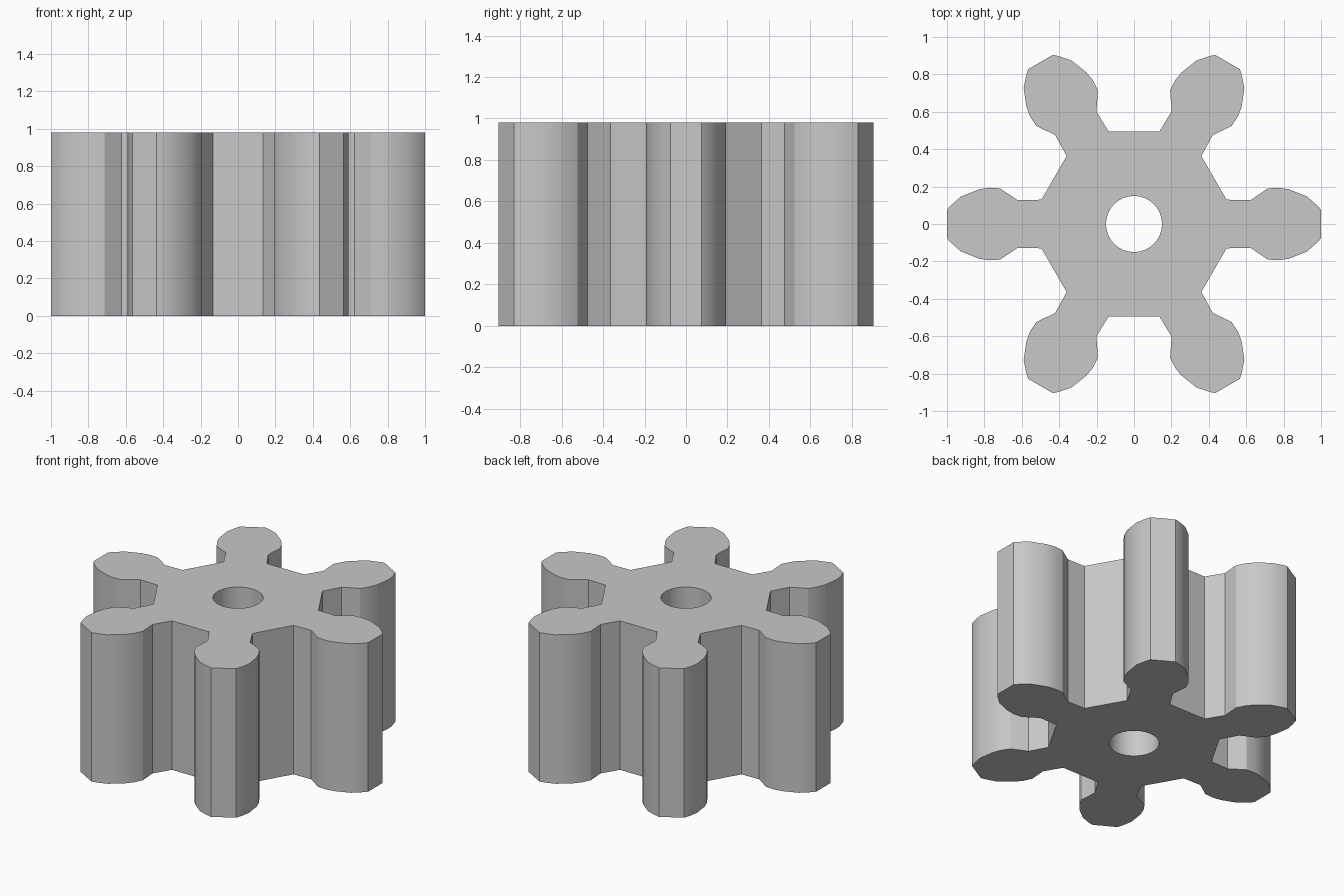
import bpy
import bmesh
from math import cos, sin, pi, radians
from mathutils import Matrix, Vector

TEETH = 6
HEIGHT = 0.98
BORE_RADIUS = 0.15
BORE_SIDES = 32

cube = bpy.data.objects.get("Cube")
if cube:
    bpy.data.objects.remove(cube, do_unlink=True)

grey = bpy.data.materials.new("plain grey")
grey.use_nodes = True
colour = (0.58, 0.58, 0.58, 1)
grey.diffuse_color = colour
grey.node_tree.nodes["Principled BSDF"].inputs["Base Color"].default_value = colour

# Half of one tooth, from root to tip
half_tooth = [(0.495, 0.13), (0.622, 0.127), (0.715, 0.19), (0.775, 0.194), (0.83, 0.185),
              (0.925, 0.147), (0.962, 0.115), (0.99, 0.088), (1.0, 0.075)]
tooth = [(x, -y) for x, y in half_tooth] + half_tooth[::-1]

# Outline: the tooth repeated around the hub
outline = []
for i in range(TEETH):
    turn = Matrix.Rotation(i * 2 * pi / TEETH, 3, "Z")
    outline += [turn @ Vector((x, y, 0)) for x, y in tooth]

# Central bore
bore = [Vector((cos(a), sin(a), 0)) * BORE_RADIUS
        for a in (2 * pi * i / BORE_SIDES for i in range(BORE_SIDES))]

bm = bmesh.new()


def add_loop(points):
    verts = [bm.verts.new(p) for p in points]
    return [bm.edges.new((v, verts[(i + 1) % len(verts)])) for i, v in enumerate(verts)]


# Fill between the two loops and extrude to full height
rim = add_loop(outline) + add_loop(bore)
bmesh.ops.triangle_fill(bm, edges=rim, use_beauty=True, normal=(0, 0, 1))
raised = bmesh.ops.extrude_face_region(bm, geom=bm.faces[:], use_keep_orig=True)
top_verts = [g for g in raised["geom"] if isinstance(g, bmesh.types.BMVert)]
bmesh.ops.translate(bm, verts=top_verts, vec=(0, 0, HEIGHT))
bmesh.ops.recalc_face_normals(bm, faces=bm.faces[:])

mesh = bpy.data.meshes.new("gear")
bm.to_mesh(mesh)
bm.free()
mesh.materials.append(grey)
gear = bpy.data.objects.new("gear", mesh)
bpy.context.collection.objects.link(gear)

# Smooth flanks and bore, sharp corners
bpy.ops.object.select_all(action="DESELECT")
gear.select_set(True)
bpy.context.view_layer.objects.active = gear
bpy.ops.object.shade_smooth_by_angle(angle=radians(25))
